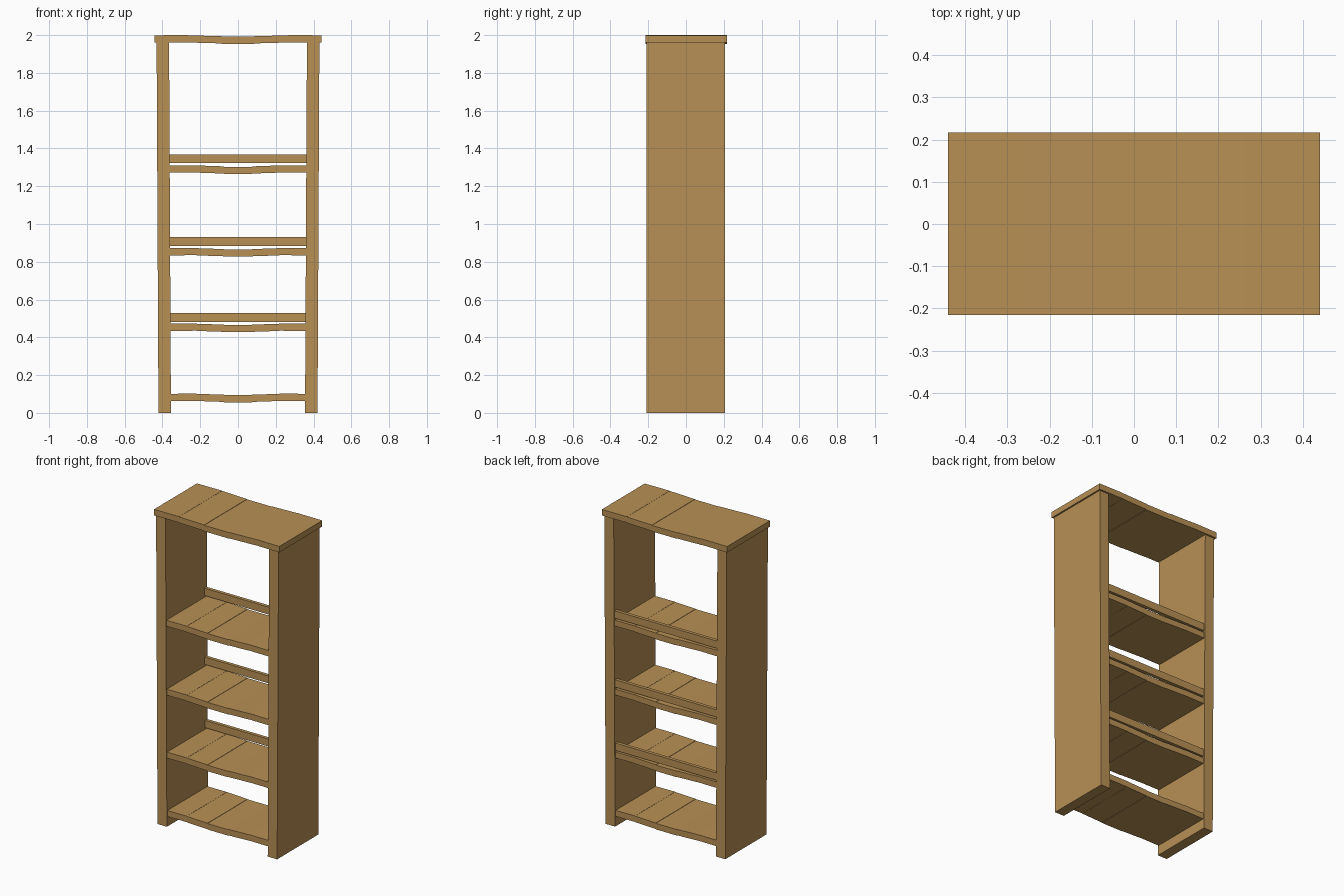
import bpy

if "Cube" in bpy.data.objects:
    bpy.data.objects.remove(bpy.data.objects["Cube"])

wood = bpy.data.materials.new("tan wood")
wood.diffuse_color = (0.48, 0.28, 0.09, 1)
wood.use_nodes = True
wood.node_tree.nodes["Principled BSDF"].inputs["Base Color"].default_value = wood.diffuse_color


def prism(name, profile, y0, y1):
    """Extrude a counter-clockwise x/z outline from y0 (front) to y1 (back)."""
    n = len(profile)
    verts = [(x, y, z) for y in (y0, y1) for x, z in profile]
    faces = [tuple(range(n)), tuple(reversed(range(n, 2 * n)))]
    faces += [(i, i + n, (i + 1) % n + n, (i + 1) % n) for i in range(n)]
    mesh = bpy.data.meshes.new(name)
    mesh.from_pydata(verts, [], faces)
    mesh.materials.append(wood)
    obj = bpy.data.objects.new(name, mesh)
    bpy.context.collection.objects.link(obj)
    return obj


def planks(name, half, z_top, thick, y0, y1):
    """Five boards side by side, dipping slightly towards the middle."""
    w = 2 * half / 5
    # drop of the left and right edge of each board
    drops = [(0.001, 0.0), (0.001, 0.006), (0.008, 0.008), (0.006, 0.001), (0.0, 0.001)]
    for i, (dl, dr) in enumerate(drops):
        a, b = -half + i * w, -half + (i + 1) * w
        zl, zr = z_top - dl, z_top - dr
        prism(f"{name}_board_{i + 1}",
              [(a, zl - thick), (b, zr - thick), (b, zr), (a, zl)], y0, y1)


# Side panels, leaning slightly outwards
prism("side_panel_right", [(0.355, 0), (0.421, 0), (0.431, 1.965), (0.365, 1.965)], -0.208, 0.206)
prism("side_panel_left", [(-0.421, 0), (-0.355, 0), (-0.365, 1.965), (-0.431, 1.965)], -0.208, 0.206)

# Top with a small overhang
planks("top", 0.441, 2.0, 0.038, -0.215, 0.217)

# Shelves
for i, z in enumerate((0.102, 0.473, 0.873, 1.311)):
    planks(f"shelf_{i + 1}", 0.364, z, 0.038, -0.203, 0.2)

# Back rails above the upper three shelves
for i, z in enumerate((0.482, 0.884, 1.322)):
    prism(f"back_rail_{i + 1}",
          [(-0.364, z), (0.364, z), (0.364, z + 0.047), (-0.364, z + 0.047)], 0.178, 0.2)
